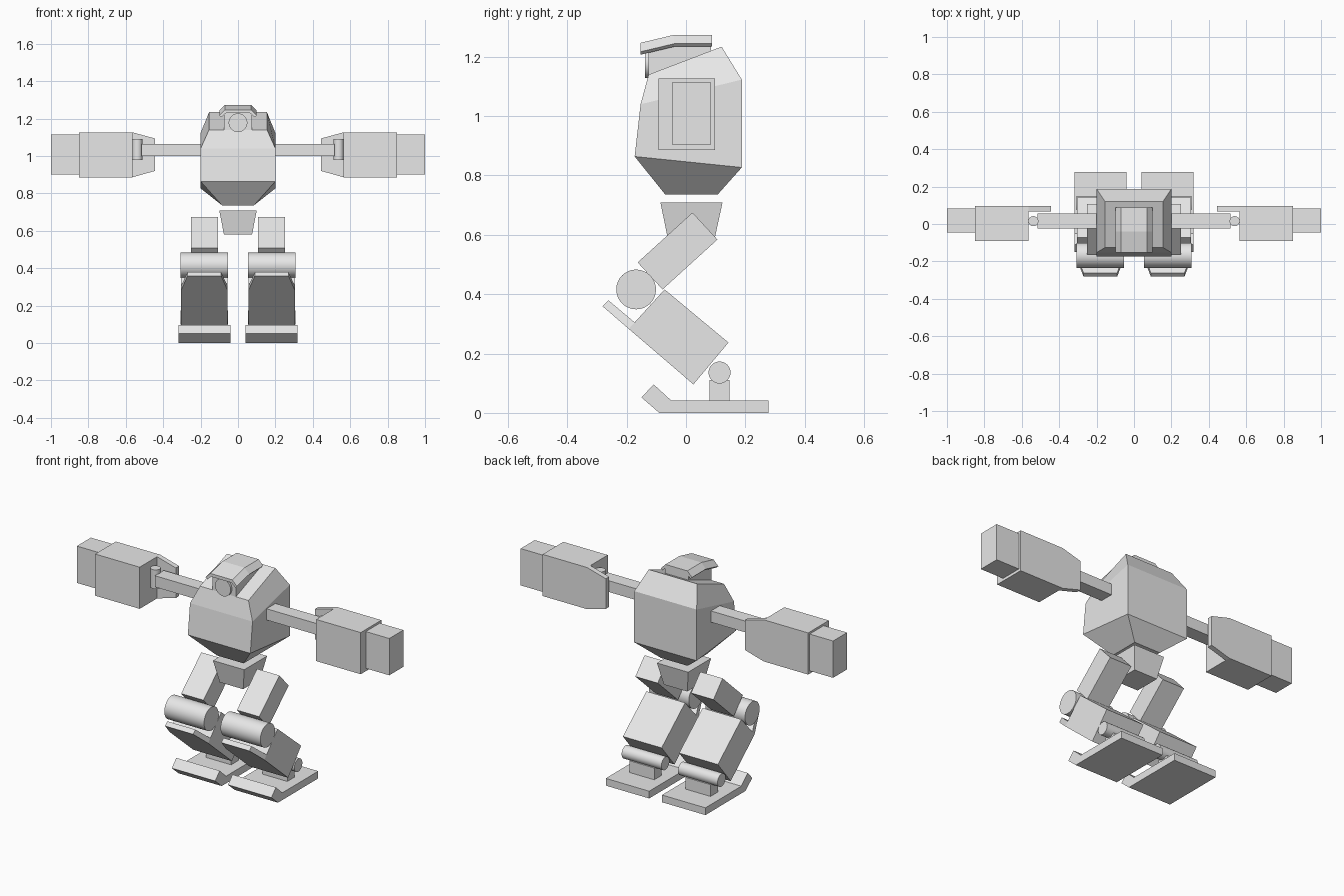
import bpy, bmesh, math
from mathutils import Vector

if "Cube" in bpy.data.objects:
    bpy.data.objects.remove(bpy.data.objects["Cube"])

grey = bpy.data.materials.new("light_grey")
grey.diffuse_color = (0.8, 0.8, 0.8, 1)
grey.use_nodes = True
grey.node_tree.nodes["Principled BSDF"].inputs["Base Color"].default_value = grey.diffuse_color


def finish(name, bm):
    bmesh.ops.recalc_face_normals(bm, faces=bm.faces)
    me = bpy.data.meshes.new(name)
    bm.to_mesh(me)
    bm.free()
    me.materials.append(grey)
    ob = bpy.data.objects.new(name, me)
    bpy.context.collection.objects.link(ob)
    return ob


def loft(name, loops, caps=True):
    """Skin a stack of equal-length point loops."""
    bm = bmesh.new()
    rings = [[bm.verts.new(p) for p in lp] for lp in loops]
    n = len(rings[0])
    for a, b in zip(rings, rings[1:]):
        for i in range(n):
            j = (i + 1) % n
            bm.faces.new((a[i], a[j], b[j], b[i]))
    if caps:
        bm.faces.new(rings[0])
        bm.faces.new(rings[-1])
    return finish(name, bm)


def prism(name, x0, x1, profile):
    """Extrude a (y, z) profile along x."""
    return loft(name, [[(x, y, z) for y, z in profile] for x in (x0, x1)])


def box(name, x0, x1, y0, y1, z0, z1):
    return prism(name, x0, x1, [(y0, z0), (y1, z0), (y1, z1), (y0, z1)])


def cylinder(name, centre, radius, length, axis, sides=32):
    bm = bmesh.new()
    bmesh.ops.create_cone(bm, cap_ends=True, segments=sides, radius1=radius,
                          radius2=radius, depth=length)
    q = Vector((0, 0, 1)).rotation_difference(Vector(axis))
    for v in bm.verts:
        v.co = q @ v.co + Vector(centre)
    for f in bm.faces:
        f.smooth = len(f.verts) == 4
    for e in bm.edges:
        e.smooth = all(f.smooth for f in e.link_faces)
    return finish(name, bm)


def ring(xf, yf, zf, xb, yb, zb):
    """Four-point loop: front edge and back edge, symmetric in x."""
    return [(-xf, yf, zf), (xf, yf, zf), (xb, yb, zb), (-xb, yb, zb)]


# Torso with a recessed cockpit opening on its sloping top
loft("torso", [
    ring(0.085, -0.07, 0.736, 0.085, 0.107, 0.736),
    ring(0.2, -0.173, 0.864, 0.2, 0.188, 0.827),
    ring(0.2, -0.153, 1.04, 0.2, 0.188, 1.123),
    ring(0.155, -0.126, 1.14, 0.155, 0.12, 1.234),
])

# Pelvis
loft("pelvis", [ring(0.075, -0.06, 0.58, 0.075, 0.095, 0.58),
                ring(0.1, -0.086, 0.709, 0.1, 0.123, 0.709)])

# Head, lens and bent visor
prism("head", -0.075, 0.075, [(-0.126, 1.1), (0.085, 1.1), (0.085, 1.258),
                              (-0.04, 1.258), (-0.126, 1.242)])
cylinder("lens", (0, -0.131, 1.178), 0.05, 0.015, (0, 1, 0))
visor = []
for y, z in ((-0.153, 1.247), (-0.04, 1.274), (0.088, 1.274)):
    visor.append([(-0.1, y, z - 0.03), (-0.07, y, z), (0.07, y, z), (0.1, y, z - 0.03),
                  (0.09, y, z - 0.04), (0.065, y, z - 0.018),
                  (-0.065, y, z - 0.018), (-0.09, y, z - 0.04)])
loft("visor", visor)

for s, side in ((-1, "left"), (1, "right")):
    # Arm
    box(side + "_upper_arm", s * 0.2, s * 0.515, -0.024, 0.057, 1.0, 1.065)
    cylinder(side + "_elbow", (s * 0.538, 0.015, 1.035), 0.027, 0.11, (0, 0, 1))
    box(side + "_forearm", s * 0.565, s * 0.85, -0.092, 0.097, 0.886, 1.127)
    loft(side + "_elbow_guard", [
        [(s * x, y, z) for x, z in ((0.565, 0.886), (0.445, 0.92), (0.445, 1.094), (0.565, 1.127))]
        for y in (0.067, 0.097)])
    box(side + "_hand", s * 0.85, s * 1.0, -0.045, 0.083, 0.902, 1.115)

    # Thigh and knee
    prism(side + "_thigh", s * 0.107, s * 0.25,
          [(0.022, 0.675), (0.106, 0.584), (-0.079, 0.416), (-0.163, 0.507)])
    c = s * 0.18
    cylinder(side + "_knee", (c, -0.168, 0.416), 0.067, 0.254, (1, 0, 0))

    # Shin with a tapered guard at the top
    prism(side + "_shin", c - 0.124, c + 0.124,
          [(-0.072, 0.416), (0.143, 0.237), (0.025, 0.096), (-0.193, 0.283), (-0.173, 0.305)])
    loft(side + "_shin_guard", [
        [(c - w, ya, za), (c + w, ya, za), (c + w, yb, zb), (c - w, yb, zb)]
        for w, ya, za, yb, zb in ((0.124, -0.193, 0.283, -0.173, 0.305),
                                  (0.09, -0.281, 0.359, -0.261, 0.379))])

    # Ankle and foot with a raised toe
    cylinder(side + "_ankle", (c, 0.113, 0.136), 0.037, 0.254, (1, 0, 0))
    box(side + "_ankle_block", c - 0.08, c + 0.08, 0.08, 0.147, 0.042, 0.11)
    prism(side + "_foot", c - 0.139, c + 0.139,
          [(-0.09, 0), (0.278, 0), (0.278, 0.042), (-0.05, 0.042),
           (-0.109, 0.096), (-0.15, 0.052)])
